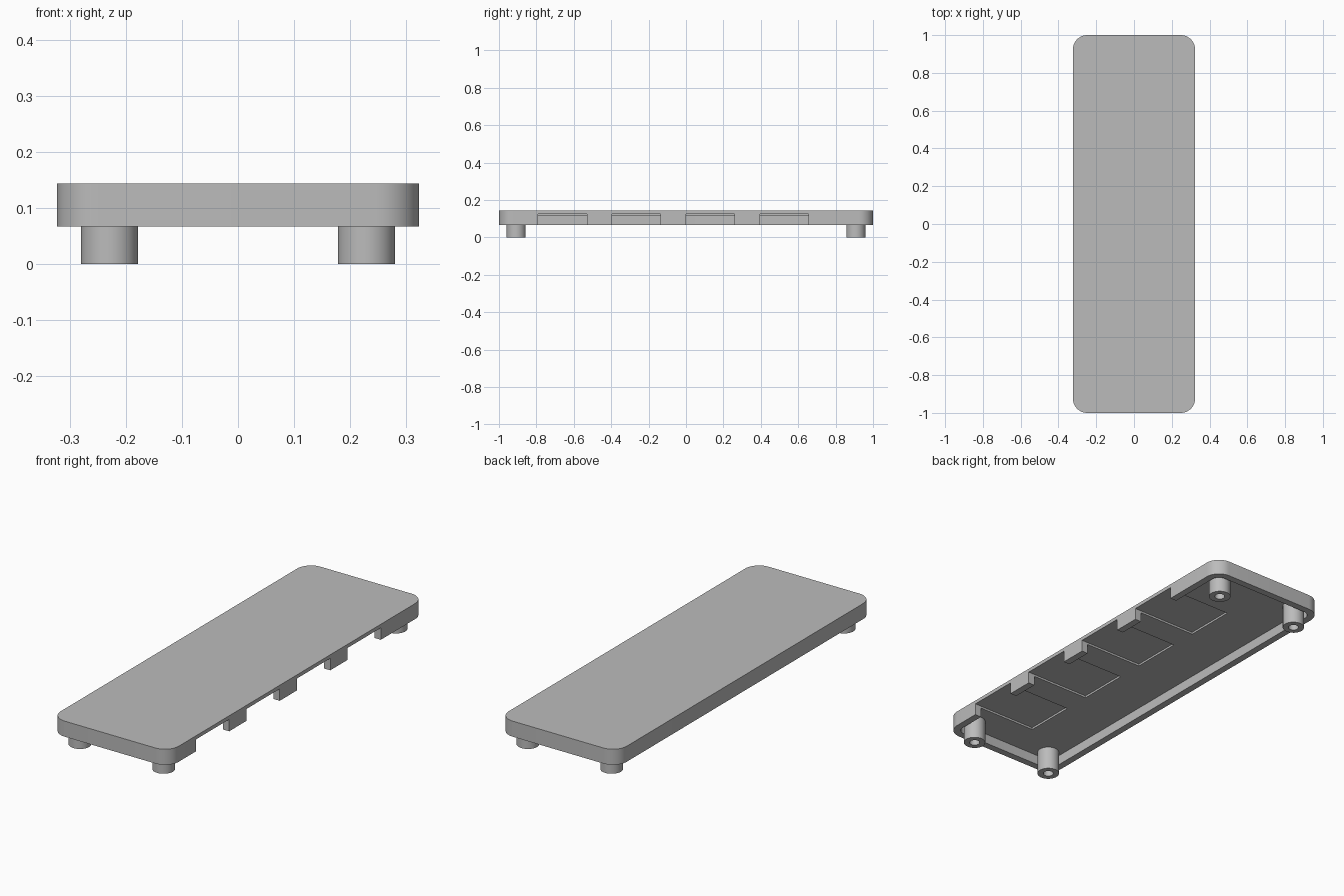
import bpy, bmesh, math

cube = bpy.data.objects.get("Cube")
if cube:
    bpy.data.objects.remove(cube, do_unlink=True)

HX, HY, R, WALL = 0.323, 1.0, 0.075, 0.035
BOTTOM, CEILING, POCKET, TOP = 0.067, 0.116, 0.126, 0.144

grey = bpy.data.materials.new("plain grey")
grey.use_nodes = True
colour = (0.5, 0.5, 0.5, 1)
grey.diffuse_color = colour
grey.node_tree.nodes["Principled BSDF"].inputs["Base Color"].default_value = colour


def rounded_outline(hx, hy, r, steps=10):
    points = []
    for quarter, (sx, sy) in enumerate([(1, 1), (-1, 1), (-1, -1), (1, -1)]):
        for i in range(steps + 1):
            a = (quarter + i / steps) * math.pi / 2
            points.append((sx * (hx - r) + r * math.cos(a), sy * (hy - r) + r * math.sin(a)))
    return points


def make_prism(name, outline, z0, z1):
    bm = bmesh.new()
    face = bm.faces.new([bm.verts.new((x, y, z0)) for x, y in outline])
    ext = bmesh.ops.extrude_face_region(bm, geom=[face])
    for v in ext["geom"]:
        if isinstance(v, bmesh.types.BMVert):
            v.co.z = z1
    bmesh.ops.recalc_face_normals(bm, faces=bm.faces)
    mesh = bpy.data.meshes.new(name)
    bm.to_mesh(mesh)
    bm.free()
    mesh.materials.append(grey)
    obj = bpy.data.objects.new(name, mesh)
    bpy.context.collection.objects.link(obj)
    return obj


def cut(target, cutter):
    mod = target.modifiers.new(cutter.name, "BOOLEAN")
    mod.operation = "DIFFERENCE"
    mod.solver = "EXACT"
    mod.object = cutter
    bpy.context.view_layer.objects.active = target
    bpy.ops.object.modifier_apply(modifier=mod.name)
    bpy.data.objects.remove(cutter, do_unlink=True)


def smooth(obj):
    bpy.ops.object.select_all(action="DESELECT")
    obj.select_set(True)
    bpy.context.view_layer.objects.active = obj
    bpy.ops.object.shade_smooth_by_angle(angle=math.radians(30))


# Cover: rounded slab hollowed from below
cover = make_prism("cover", rounded_outline(HX, HY, R), BOTTOM, TOP)
cut(cover, make_prism("hollow", rounded_outline(HX - WALL, HY - WALL, R - WALL), 0, CEILING))

# Four slots through the +x wall that run on as shallow pockets in the ceiling
for i in range(4):
    y0 = -0.79 + i * 0.395
    y1 = y0 + 0.26
    box = [(-0.03, y0), (0.4, y0), (0.4, y1), (-0.03, y1)]
    cut(cover, make_prism("slot", box, 0, POCKET))
smooth(cover)


# Hollow feet hanging from the ceiling
def circle(cx, cy, r, n=32):
    return [(cx + r * math.cos(2 * math.pi * i / n), cy + r * math.sin(2 * math.pi * i / n))
            for i in range(n)]


for x, side in ((-0.229, "right"), (0.229, "left")):
    for y, end in ((-0.908, "front"), (0.908, "back")):
        foot = make_prism(f"{end}_{side}_foot", circle(x, y, 0.051), 0, CEILING + 0.002)
        cut(foot, make_prism("bore", circle(x, y, 0.024), -0.1, CEILING))
        smooth(foot)
